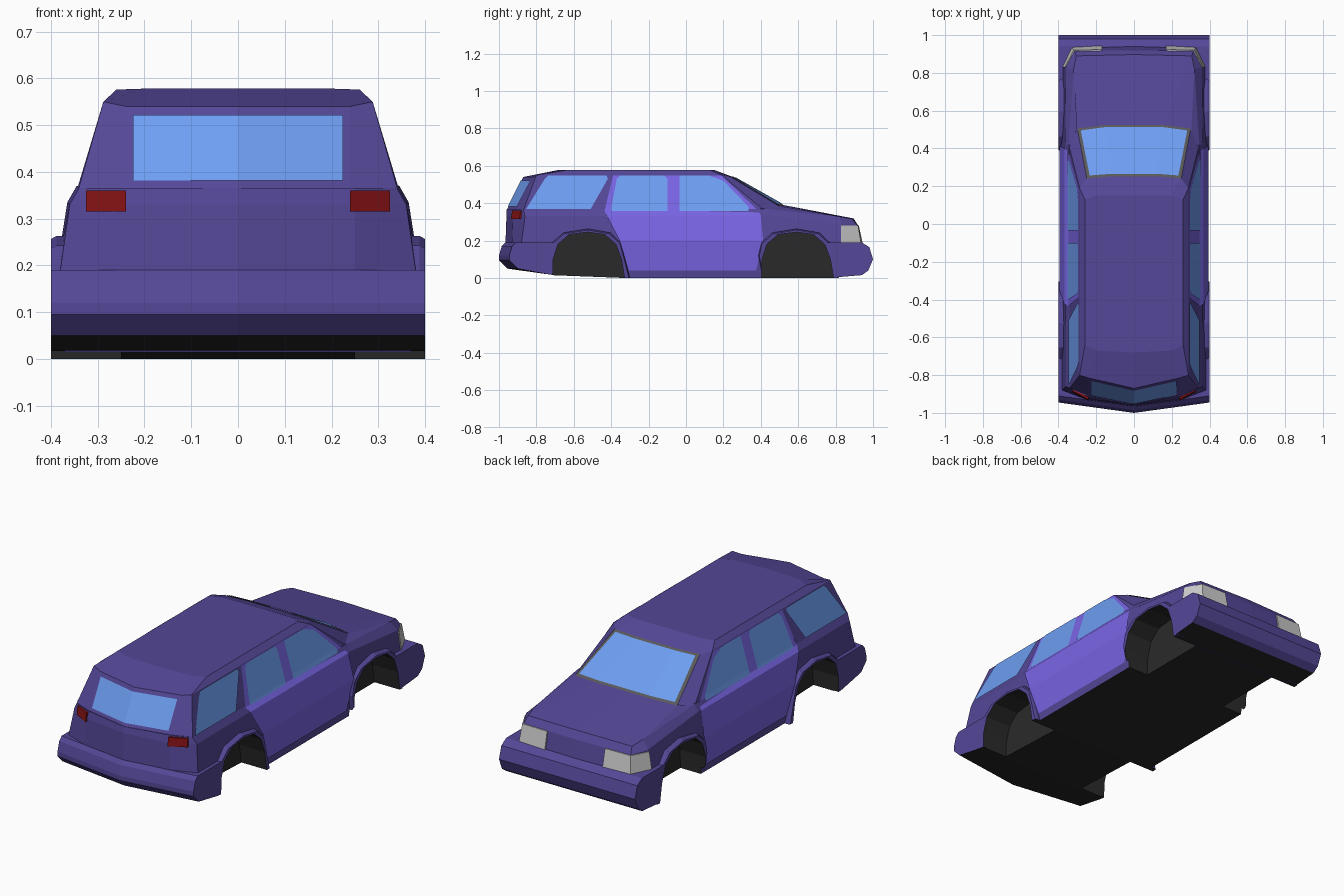
import bpy, bmesh
from mathutils import Vector

if "Cube" in bpy.data.objects:
    bpy.data.objects.remove(bpy.data.objects["Cube"])


def mat(name, *rgb):
    m = bpy.data.materials.new(name)
    m.diffuse_color = (*rgb, 1)
    m.use_nodes = True
    m.node_tree.nodes["Principled BSDF"].inputs["Base Color"].default_value = m.diffuse_color
    return m


PAINT = mat("paint", .089, .063, .31)
DOOR = mat("door_paint", .19, .13, .78)
GLASS = mat("glass", .155, .34, .88)
BLACK = mat("underside", .02, .02, .02)
LINER = mat("liner", .023, .023, .023)
TRIM = mat("trim", .1, .1, .1)
RED = mat("red_lens", .23, .006, .007)
LENS = mat("clear_lens", .68, .68, .68)


def loft(name, rings, material, closed=True, caps=True):
    """Skin a list of equal-length point rings."""
    bm = bmesh.new()
    vs = [[bm.verts.new(p) for p in r] for r in rings]
    n = len(rings[0])
    for a, b in zip(vs, vs[1:]):
        for i in range(n if closed else n - 1):
            j = (i + 1) % n
            bm.faces.new((a[i], a[j], b[j], b[i]))
    if caps:
        bm.faces.new(vs[0][::-1])
        bm.faces.new(vs[-1])
        bmesh.ops.recalc_face_normals(bm, faces=bm.faces)
    me = bpy.data.meshes.new(name)
    bm.to_mesh(me)
    bm.free()
    me.materials.append(material)
    ob = bpy.data.objects.new(name, me)
    bpy.context.collection.objects.link(ob)
    return ob


def mirror_ring(half):
    return list(half) + [(-x, y, z) for x, y, z in half[-2:0:-1]]


def full_row(half):
    """Half row starting at the centre, mirrored into a full open row."""
    return [(-x, y, z) for x, y, z in half[:0:-1]] + list(half)


# Upper body: rings from bumper height to belt line and bonnet
B = [(0, -.965, .19), (.25, -.93, .19), (.38, -.88, .19), (.388, .42, .19),
     (.375, .83, .19), (.325, .93, .19), (0, .94, .19)]
A = [(x * .96, y, .1) for x, y, z in B]
C = [(0, -.96, .33), (.25, -.925, .33), (.36, -.86, .33), (.365, .42, .335),
     (.36, .83, .29), (.315, .915, .28), (0, .92, .28)]
D = [(0, -.96, .365), (.25, -.91, .365), (.34, -.87, .365), (.345, .42, .37),
     (.32, .82, .328), (.305, .89, .315), (0, .897, .318)]
E = [(0, -.8, .365), (.2, -.8, .365), (.25, -.8, .365), (.30, .43, .372),
     (.303, .50, .384), (.16, .52, .39), (0, .52, .39)]
upper = loft("upper_body", [mirror_ring(r) for r in (A, B, C, D, E)], PAINT)

# Cabin: belt, roof edge and roof rings
F = [(0, -.96, .36), (.24, -.91, .36), (.342, -.87, .36), (.345, .42, .36),
     (.30, .505, .38), (.16, .525, .385), (0, .525, .385)]
G = [(0, -.87, .54), (.24, -.815, .54), (.288, -.80, .55), (.288, .19, .55),
     (.25, .24, .54), (.125, .25, .54), (0, .25, .54)]
H = [(0, -.68, .578), (.2, -.67, .578), (.26, -.64, .576), (.26, .13, .576),
     (.2, .15, .578), (.1, .15, .578), (0, .15, .578)]
loft("cabin", [mirror_ring(r) for r in (F, G, H)], PAINT)

# Bumpers and sill: side profiles lofted across the width
rear = [(-.69, .19), (-.965, .19), (-.985, .17), (-1, .12), (-1, .095), (-.955, .05), (-.74, .02), (-.69, .015)]


def rear_ring(x):
    s = abs(x) / .4
    return [(x, y + (.055 * s if y < -.9 else 0), z) for y, z in rear]


front = [(.76, .19), (.94, .19), (.98, .165), (1, .10), (.975, .04), (.94, .015), (.76, 0)]
sill = [(-.72, .015), (-.72, .19), (.79, .19), (.79, 0), (-.33, 0)]
lower = [
    upper,
    loft("rear_bumper", [rear_ring(x) for x in (-.4, 0, .4)], PAINT),
    loft("front_bumper", [[(x, y, z) for y, z in front] for x in (-.4, .4)], PAINT),
    loft("sill", [[(s * (.37 + .08 * z), y, z) for y, z in sill] for s in (-1, 1)], PAINT)]

# Wheel arches: flares, then cutters that leave dark wells
arch = [(-.19, -.05), (-.185, .10), (-.16, .18), (-.10, .232), (0, .245),
        (.09, .232), (.15, .18), (.18, .10), (.205, -.05)]
flare = [(-.18, 0), (-.205, .12), (-.19, .19), (-.13, .242), (0, .263),
         (.12, .242), (.175, .19), (.20, .10), (.225, 0)]
cutters = []
for label, yc in (("rear", -.525), ("front", .592)):
    for s in (-1, 1):
        lower.append(loft(label + "_arch_flare", [
            [(s * x, yc + y * k, z * k) for y, z in flare]
            for x, k in ((.34, 1), (.388, 1), (.40, .975))], PAINT))
        cutters.append(loft("well_cutter", [
            [(s * x, yc + y, z) for y, z in arch] for x in (.25, .5)], LINER))
for ob in lower:
    bpy.context.view_layer.objects.active = ob
    for c in cutters:
        m = ob.modifiers.new("well", 'BOOLEAN')
        m.operation, m.solver, m.object = 'DIFFERENCE', 'EXACT', c
        m.material_mode = 'TRANSFER'
        bpy.ops.object.modifier_apply(modifier=m.name)
    # black underside
    ob.data.materials.append(BLACK)
    k = len(ob.data.materials) - 1
    for p in ob.data.polygons:
        if p.normal.z < -.9 and p.center.z < .12:
            p.material_index = k
for c in cutters:
    bpy.data.objects.remove(c)


# Doors and side windows follow the body side
def side_x(z):
    pts = [(0, .37), (.2, .391), (.335, .366), (.36, .345), (.55, .289)]
    for (z0, x0), (z1, x1) in zip(pts, pts[1:]):
        if z <= z1:
            return x0 + (x1 - x0) * (z - z0) / (z1 - z0)
    return pts[-1][1]


def side_panel(name, rows, off, material):
    """Strips between (z, y0, y1) rows, on both sides."""
    for s in (-1, 1):
        loft(name, [[(s * (side_x(z) + off), y, z) for y in (a, b)[::s]]
                    for z, a, b in rows], material, False, False)


side_panel("doors", [(.04, -.305, .375), (.2, -.355, .412), (.335, -.425, .40),
                     (.36, -.435, .385), (.548, -.39, .19)], .003, DOOR)
side_panel("rear_door_window", [(.358, -.395, -.10), (.37, -.4, -.10), (.53, -.37, -.10),
                                (.548, -.35, -.115)], .006, GLASS)
side_panel("front_door_window", [(.358, -.035, .335), (.38, -.035, .335), (.52, -.035, .20),
                                 (.548, -.035, .12)], .006, GLASS)
side_panel("quarter_window", [(.368, -.855, -.51), (.53, -.755, -.418), (.548, -.735, -.425)], .004, GLASS)


# Rear window on the V-shaped tailgate
def tail(x, z):
    t = (z - .36) / .18
    return (x, -.964 + .09 * t + abs(x) / .24 * (.05 + .005 * t), z)


loft("rear_window", [[tail(x, z) for x in (-.225, 0, .225)] for z in (.382, .522)], GLASS, False, False)

# Windscreen: trim sheet with slightly smaller glass above it
bottom, top = full_row(F[:3:-1]), full_row(G[:3:-1])
mid = Vector((0, .38, .4645))
up = Vector((0, .5, .87))
for name, kx, ky, off, m in (("windscreen_trim", 1, 1, .003, TRIM), ("windscreen", .94, .9, .006, GLASS)):
    rows = []
    for r in (bottom, top):
        row = []
        for p in r:
            d = Vector(p) - mid
            row.append(mid + Vector((d.x * kx, d.y * ky, d.z * ky)) + up * off)
        rows.append(row)
    loft(name, rows, m, False, False)

# Lamps
for s in (-1, 1):
    loft("tail_lamp", [[(s * x, y + dy, z) for x, y in ((.24, -.936), (.325, -.891), (.325, -.85), (.24, -.85))]
                       for z, dy in ((.315, 0), (.36, .006))], RED)
    loft("head_lamp", [
        [(s * x, y, .19) for x, y in ((.17, .944), (.328, .935), (.379, .83), (.17, .8))],
        [(s * x, y, .28) for x, y in ((.17, .924), (.319, .92), (.366, .83), (.17, .8))]], LENS)
